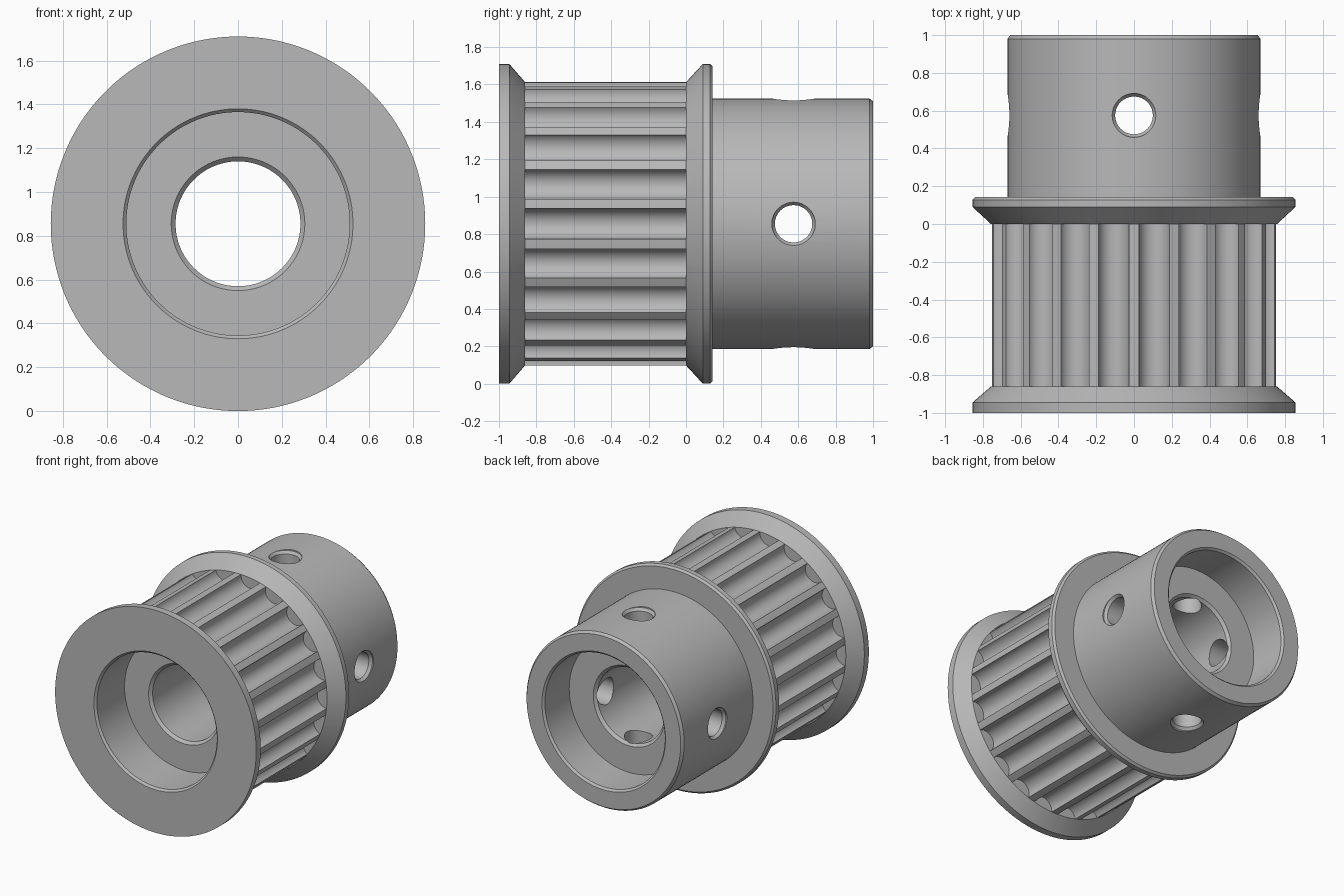
import bpy, bmesh
from math import pi, sin, cos
from mathutils import Matrix, Vector

cube = bpy.data.objects.get("Cube")
if cube:
    bpy.data.objects.remove(cube, do_unlink=True)

RADIUS = 0.855       # flange radius and axle height
TOOTH_R = 0.757      # outer radius of the teeth
TEETH = 22
LIFT = Matrix.Translation((0, 0, RADIUS))

steel = bpy.data.materials.new("grey steel")
steel.use_nodes = True
colour = (0.48, 0.48, 0.48, 1)
steel.diffuse_color = colour
steel.node_tree.nodes["Principled BSDF"].inputs["Base Color"].default_value = colour


def lathe(bm, profile, steps, matrix, closed=True):
    """Revolve (radius, y) points about the y axis, then place the result."""
    part = bmesh.new()
    verts = [part.verts.new((r, y, 0)) for r, y in profile]
    pairs = list(zip(verts, verts[1:]))
    if closed:
        pairs.append((verts[-1], verts[0]))
    edges = [part.edges.new(p) for p in pairs]
    bmesh.ops.spin(part, geom=verts + edges, cent=(0, 0, 0), axis=(0, 1, 0),
                   angle=2 * pi, steps=steps, use_merge=True)
    bmesh.ops.remove_doubles(part, verts=part.verts, dist=1e-5)
    bmesh.ops.transform(part, matrix=matrix, verts=part.verts)
    bmesh.ops.recalc_face_normals(part, faces=part.faces)
    temp = bpy.data.meshes.new("temp")
    part.to_mesh(temp)
    part.free()
    bm.from_mesh(temp)
    bpy.data.meshes.remove(temp)


def make_object(name, bm):
    mesh = bpy.data.meshes.new(name)
    bm.to_mesh(mesh)
    bm.free()
    mesh.materials.append(steel)
    obj = bpy.data.objects.new(name, mesh)
    bpy.context.collection.objects.link(obj)
    return obj


# Pulley body: flanges, barrel, hub and stepped bore in one profile
outside = [(0.525, -1), (RADIUS, -1), (RADIUS, -0.945), (TOOTH_R, -0.86),
           (TOOTH_R, 0), (RADIUS, 0.09), (RADIUS, 0.128), (0.84, 0.143),
           (0.67, 0.143), (0.67, 0.98), (0.655, 1)]
inside = [(0.525, 1), (0.51, 0.985), (0.51, 0.69), (0.305, 0.69),
          (0.285, 0.67), (0.285, -0.63), (0.305, -0.65), (0.51, -0.65),
          (0.51, -0.985)]
bm = bmesh.new()
lathe(bm, outside + inside, TEETH * 6, LIFT)
pulley = make_object("pulley_body", bm)

# Round grooves between the teeth, with a tooth at the very top
bm = bmesh.new()
groove = [(0, -0.86), (0.082, -0.86), (0.082, 0), (0, 0)]
for i in range(TEETH):
    a = (i + 0.5) * 2 * pi / TEETH
    place = LIFT @ Matrix.Translation(Vector((sin(a), 0, cos(a))) * TOOTH_R)
    lathe(bm, groove, 28, place, closed=False)
grooves = make_object("groove_cutter", bm)

# Four countersunk screw holes through the hub wall
bm = bmesh.new()
hole = [(0, 0.16), (0.1, 0.16), (0.1, 0.64), (0.116, 0.66), (0.116, 0.75), (0, 0.75)]
for i in range(4):
    place = (LIFT @ Matrix.Translation((0, 0.575, 0))
             @ Matrix.Rotation(i * pi / 2, 4, 'Y') @ Matrix.Rotation(pi / 2, 4, 'X'))
    lathe(bm, hole, 32, place, closed=False)
holes = make_object("screw_hole_cutter", bm)

# Cut the body and drop the cutters
bpy.ops.object.select_all(action='DESELECT')
pulley.select_set(True)
bpy.context.view_layer.objects.active = pulley
for cutter in (grooves, holes):
    cutter.hide_render = True
    mod = pulley.modifiers.new(cutter.name, 'BOOLEAN')
    mod.operation = 'DIFFERENCE'
    mod.solver = 'EXACT'
    mod.object = cutter
    bpy.ops.object.modifier_apply(modifier=mod.name)
    bpy.data.objects.remove(cutter, do_unlink=True)

bpy.ops.object.shade_smooth_by_angle(angle=pi / 7)
